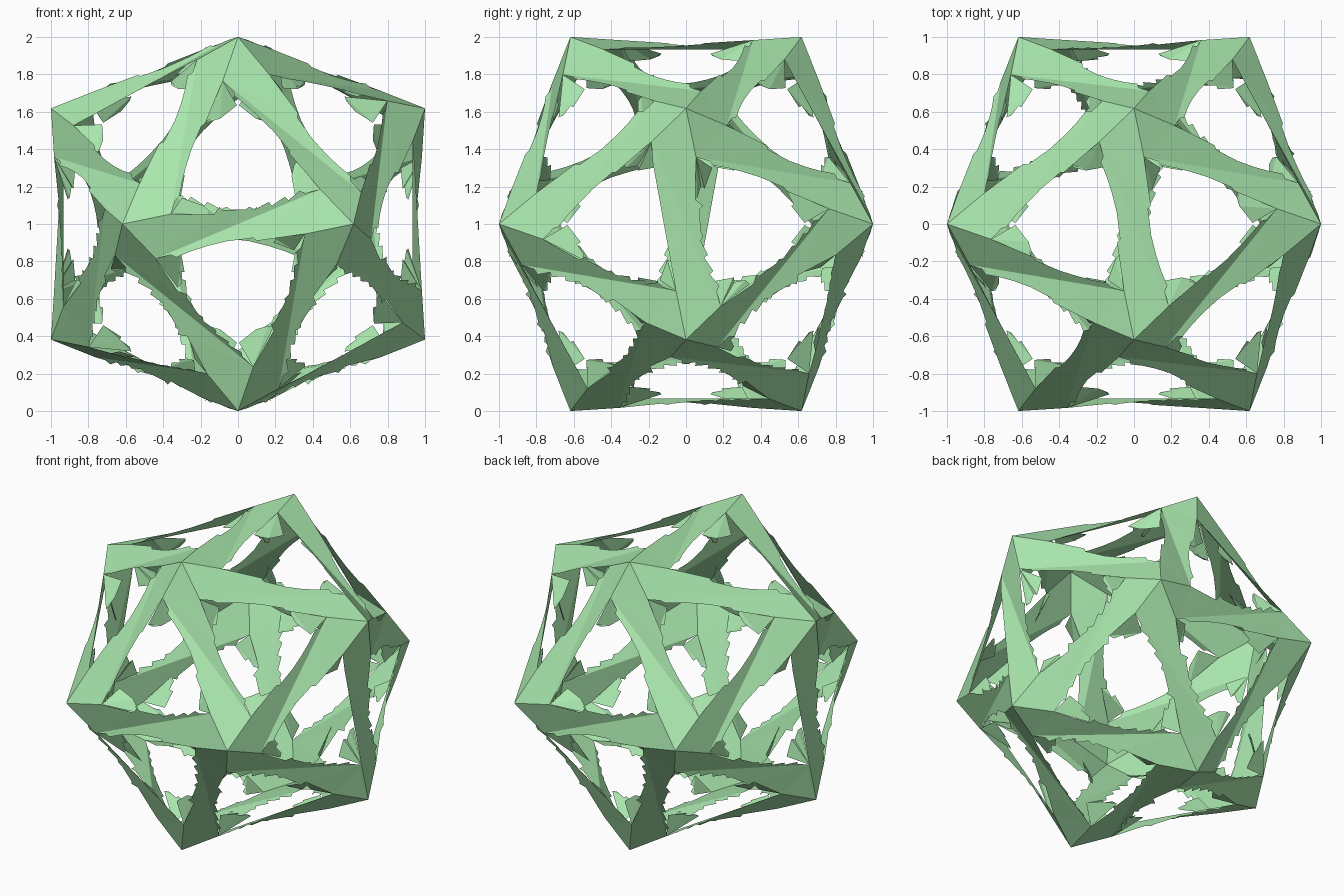
import bpy, bmesh, math
from mathutils import Matrix, Vector

if "Cube" in bpy.data.objects:
    bpy.data.objects.remove(bpy.data.objects["Cube"])

# Twisted openwork icosahedron: one jagged blade repeated by the 60 rotations
PHI = (math.sqrt(5) - 1) / 2
A = Vector((-PHI, -1, 0))              # corner the blade starts from
P = Vector((-0.44, -0.933, -0.185))    # valley crease of the strut runs P to Q
Q = Vector((0.44, -0.933, 0.185))
C2 = Matrix.Rotation(math.pi, 3, 'Y')
C5 = Matrix.Rotation(math.radians(72), 3, A)
R = C5 @ P                             # next opening corner around A


def rotation_group(generators):
    group = [Matrix.Identity(3)]
    for m in group:
        for g in generators:
            n = g @ m
            if all(max(abs(n[i][j] - k[i][j]) for i in range(3) for j in range(3)) > 0.01
                   for k in group):
                group.append(n)
    return group


GROUP = rotation_group([C2, C5])
NORMAL = (P - A).cross(Q - A)


def on_blade(x, z):
    # point of the blade plane seen at (x, z) from the front
    y = (NORMAL.dot(A) - NORMAL.x * x - NORMAL.z * z) / NORMAL.y
    return Vector((x, y, z))


mat = bpy.data.materials.new("green")
mat.diffuse_color = (0.40, 0.80, 0.42, 1)
mat.use_nodes = True
mat.node_tree.nodes["Principled BSDF"].inputs["Base Color"].default_value = mat.diffuse_color


def repeated(name, polygon):
    bm = bmesh.new()
    for m in GROUP:
        bm.faces.new([bm.verts.new(m @ p + Vector((0, 0, 1))) for p in polygon])
    bmesh.ops.triangulate(bm, faces=bm.faces[:])
    bmesh.ops.remove_doubles(bm, verts=bm.verts[:], dist=0.002)
    me = bpy.data.meshes.new(name)
    bm.to_mesh(me)
    bm.free()
    me.materials.append(mat)
    ob = bpy.data.objects.new(name, me)
    bpy.context.collection.objects.link(ob)


# Outer strut blades with a saw-toothed edge along the opening
teeth = [(0.36, 0.165), (0.33, 0.178), (0.27, 0.128), (0.25, 0.145),
         (0.18, 0.098), (0.165, 0.118), (0.09, 0.078), (0.06, 0.092),
         (0.04, 0.077), (-0.08, 0.075), (-0.10, 0.09), (-0.13, 0.05)]
repeated("strut_blades", [A, P, Q] + [on_blade(x, z) for x, z in teeth] + [R])

# Small barbs tucked inward at each corner of the openings
repeated("inner_barbs", [R, Vector((-0.13, -0.91, 0.03)), Vector((-0.14, -0.90, 0.06)),
                         Vector((-0.20, -0.89, 0.08)), Vector((-0.19, -0.88, 0.10)),
                         Vector((-0.30, -0.87, 0.14))])
